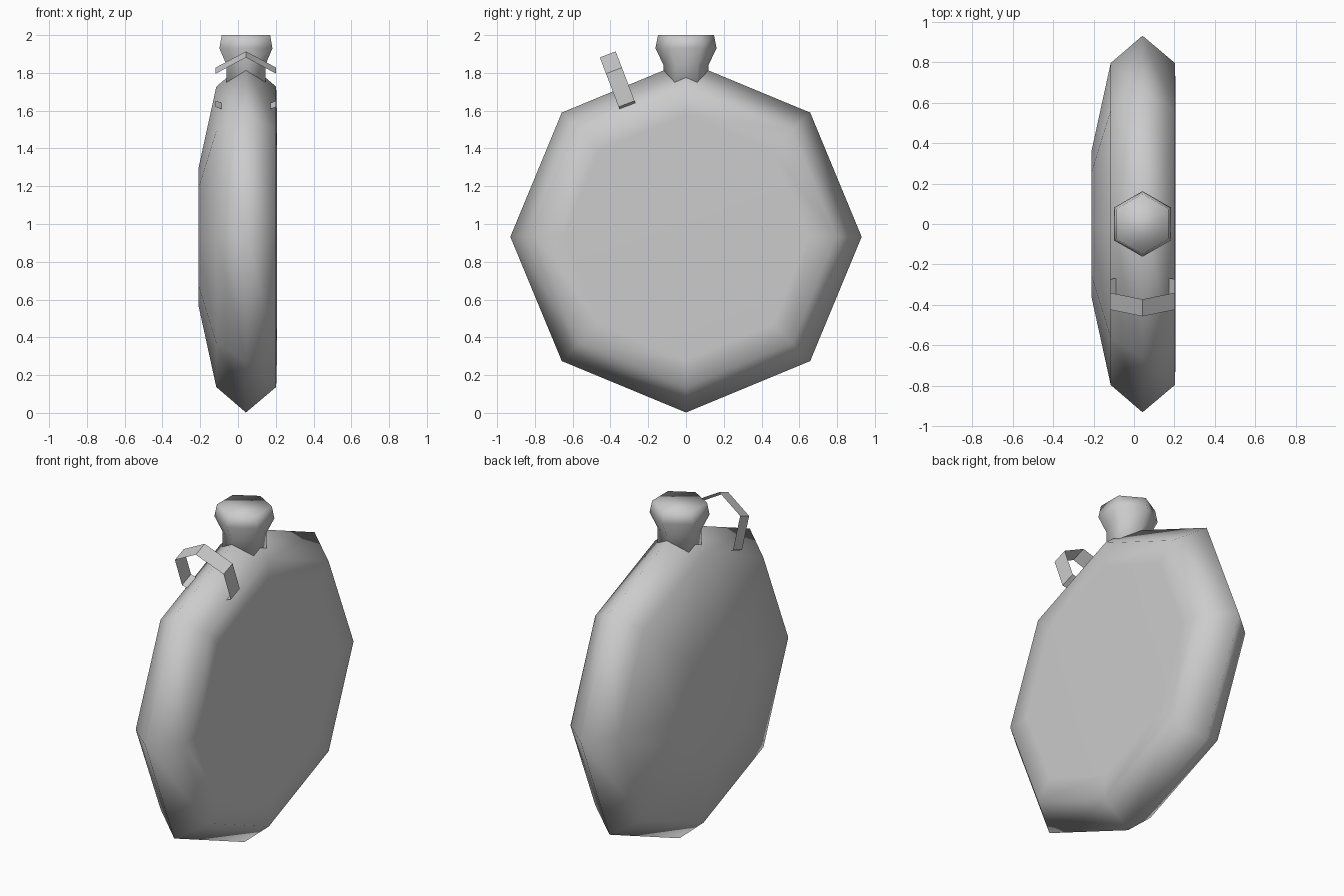
import bpy
from math import cos, sin, pi
from mathutils import Vector

if "Cube" in bpy.data.objects:
    bpy.data.objects.remove(bpy.data.objects["Cube"])


def make_object(name, verts, faces, smooth):
    mesh = bpy.data.meshes.new(name)
    mesh.from_pydata([tuple(v) for v in verts], [], faces)
    mesh.polygons.foreach_set("use_smooth", [smooth] * len(mesh.polygons))
    mesh.update()
    obj = bpy.data.objects.new(name, mesh)
    bpy.context.collection.objects.link(obj)
    return obj


def lathe(name, profile, sides, place):
    """Stack of n-sided rings from (height, radius) pairs, capped at both ends."""
    verts = [place(h, r * cos(2 * pi * i / sides), r * sin(2 * pi * i / sides))
             for h, r in profile for i in range(sides)]
    faces = []
    for k in range(len(profile) - 1):
        for i in range(sides):
            j = (i + 1) % sides
            a, b = k * sides, (k + 1) * sides
            faces.append((a + i, a + j, b + j, b + i))
    faces.append(tuple(reversed(range(sides))))
    last = (len(profile) - 1) * sides
    faces.append(tuple(range(last, last + sides)))
    return make_object(name, verts, faces, True)


# Octagonal canteen body, turned about the x axis
CENTRE_Z = 0.932
lathe("body",
      [(-0.21, 0.36), (-0.115, 0.795), (0.042, 0.93), (0.202, 0.795), (0.206, 0.65)],
      8, lambda h, a, b: (h, a, CENTRE_Z + b))

# Hexagonal neck and stopper, a corner facing front and back
lathe("neck_stopper",
      [(1.70, 0.12), (1.84, 0.118), (1.93, 0.162), (2.0, 0.148)],
      6, lambda h, a, b: (0.042 - b, a, h))

# Thin carrying loop: a flat strip swept along a tilted arch
base = Vector((0.042, -0.31, 1.625))
up = Vector((0, -0.357, 0.934))
half_width = Vector((0, 0.934, 0.357)) * 0.045
half_path = [(-0.13, 0.0), (-0.16, 0.012), (-0.16, 0.2)]
path = half_path + [(0.0, 0.292)] + [(-x, s) for x, s in reversed(half_path)]
verts = []
for x, s in path:
    point = base + Vector((x, 0, 0)) + up * s
    verts += [point - half_width, point + half_width]
faces = [(2 * i, 2 * i + 2, 2 * i + 3, 2 * i + 1) for i in range(len(path) - 1)]
make_object("strap_loop", verts, faces, False)
